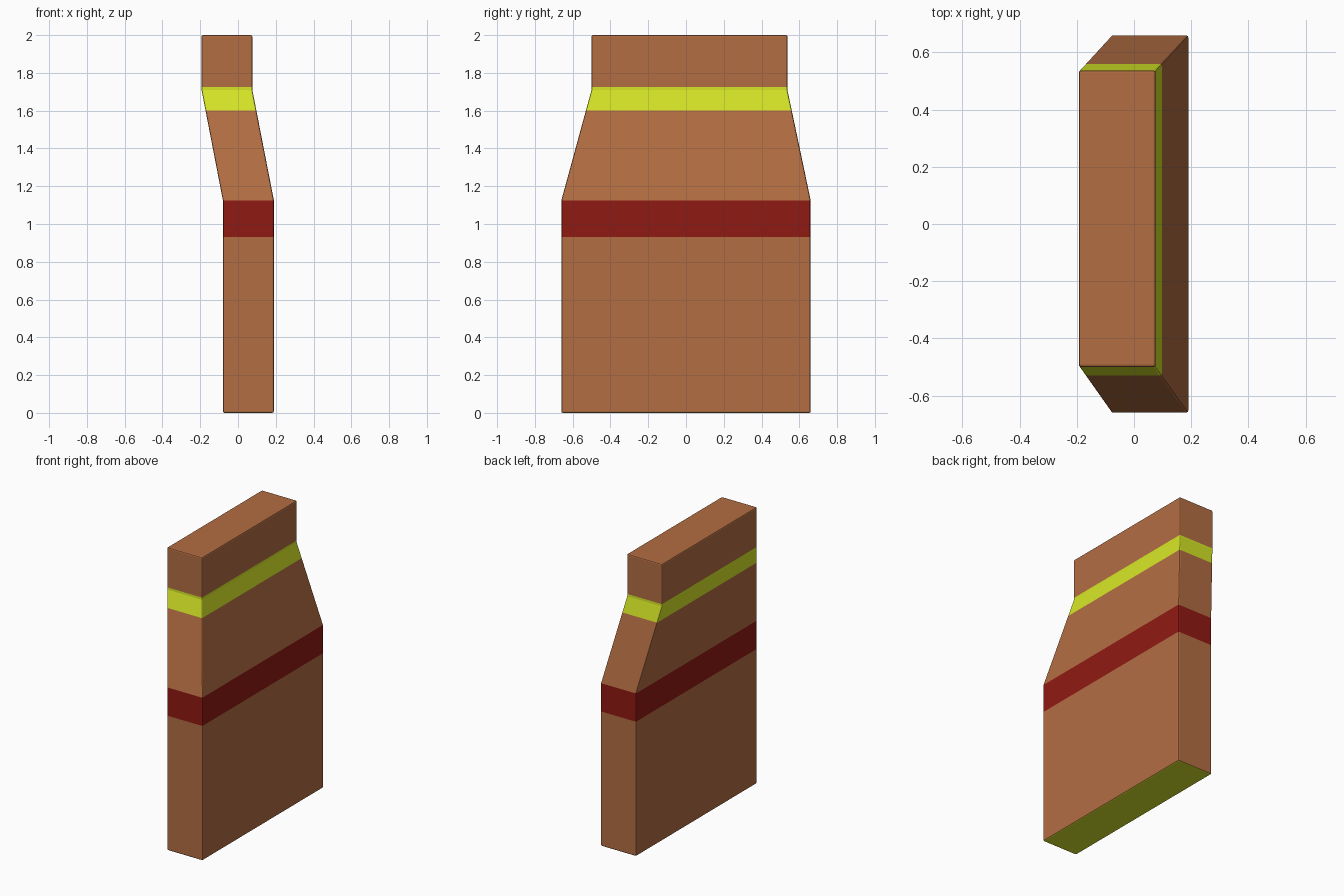
import bpy, bmesh

if "Cube" in bpy.data.objects:
    bpy.data.objects.remove(bpy.data.objects["Cube"])


def material(name, rgb):
    m = bpy.data.materials.new(name)
    m.diffuse_color = (*rgb, 1)
    m.use_nodes = True
    m.node_tree.nodes["Principled BSDF"].inputs["Base Color"].default_value = m.diffuse_color
    return m


# Key sections: z, x min, x max, y min, y max
LOW = (1.125, -0.08, 0.19, -0.66, 0.66)
HIGH = (1.71, -0.193, 0.076, -0.50, 0.537)


def section(z):
    """Straight lower body, leaning taper, straight upper block."""
    t = min(max((z - LOW[0]) / (HIGH[0] - LOW[0]), 0), 1)
    return [a + (b - a) * t for a, b in zip(LOW[1:], HIGH[1:])]


# Slab body: stacked rectangular sections with painted bands
levels = [0, 0.93, 1.125, 1.60, 1.71, 1.725, 2.0]
band_material = [0, 1, 0, 2, 2, 0]  # 0 clay, 1 red, 2 yellow

bm = bmesh.new()
rings = []
for z in levels:
    x0, x1, y0, y1 = section(z)
    rings.append([bm.verts.new((x, y, z)) for x, y in
                  ((x0, y0), (x1, y0), (x1, y1), (x0, y1))])
for lower, upper, slot in zip(rings, rings[1:], band_material):
    for i in range(4):
        j = (i + 1) % 4
        face = bm.faces.new((lower[i], lower[j], upper[j], upper[i]))
        face.material_index = slot

# Clay top and yellow underside
bm.faces.new(rings[-1])
bm.faces.new(rings[0][::-1]).material_index = 2

mesh = bpy.data.meshes.new("slab_body")
bm.to_mesh(mesh)
bm.free()
for m in (material("clay", (0.45, 0.155, 0.055)),
          material("dark_red", (0.28, 0.010, 0.006)),
          material("yellow", (0.68, 0.80, 0.02))):
    mesh.materials.append(m)
body = bpy.data.objects.new("slab_body", mesh)
bpy.context.collection.objects.link(body)

# Slightly softened outer edges; shallow taper bends stay crisp
bevel = body.modifiers.new("soft_edges", 'BEVEL')
bevel.width = 0.008
bevel.segments = 2
bevel.limit_method = 'ANGLE'
bevel.angle_limit = 0.8
